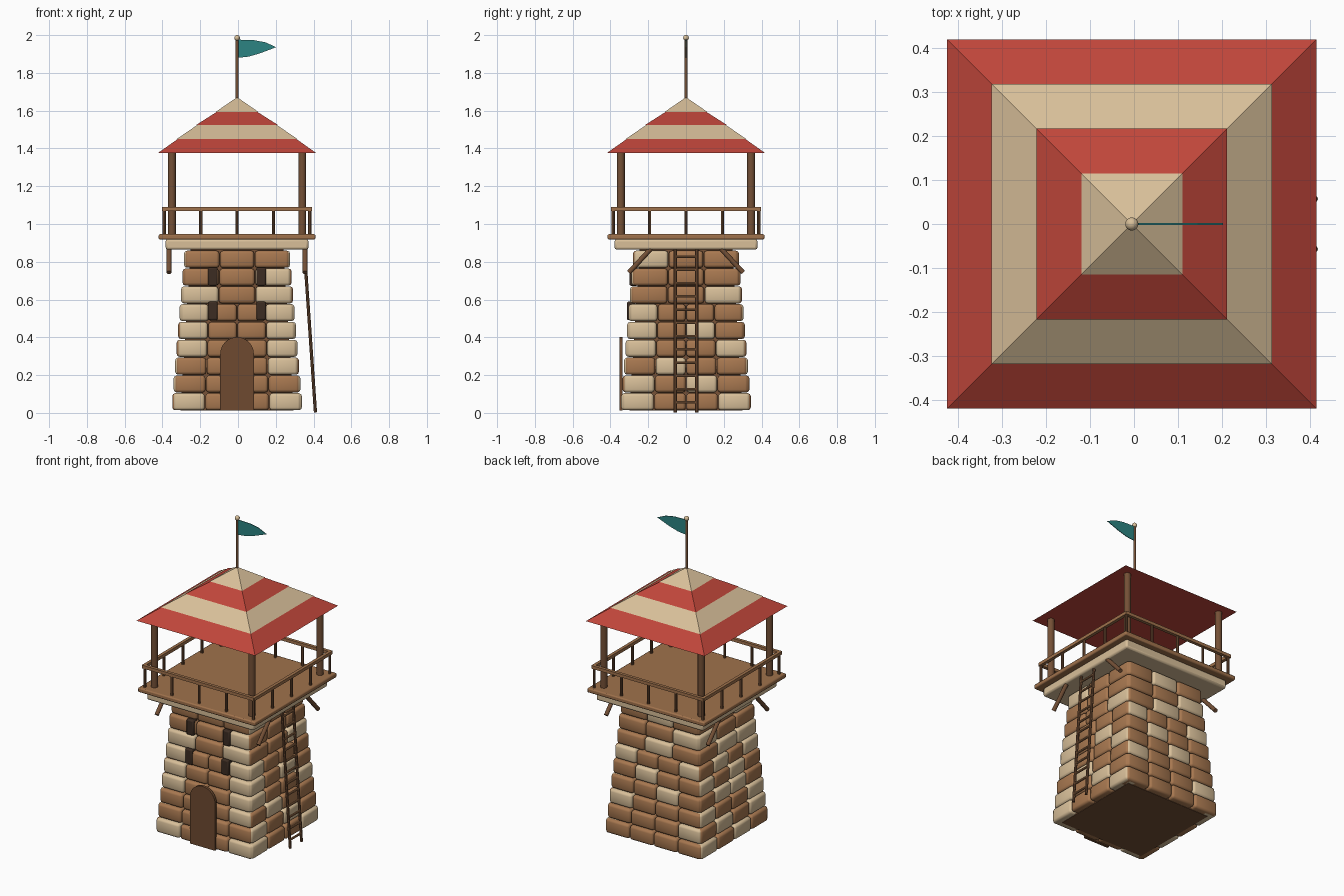
import bpy, bmesh, math
from mathutils import Matrix, Vector

cube = bpy.data.objects.get("Cube")
if cube:
    bpy.data.objects.remove(cube, do_unlink=True)

CENTRE = Vector((-0.005, 0, 0))


def material(name, rgb):
    lin = [(c / 255 / 12.92) if c < 11 else ((c / 255 + 0.055) / 1.055) ** 2.4 for c in rgb]
    m = bpy.data.materials.new(name)
    m.use_nodes = True
    m.diffuse_color = (*lin, 1)
    m.node_tree.nodes["Principled BSDF"].inputs["Base Color"].default_value = (*lin, 1)
    return m


SAND = material("sandstone", (216, 191, 153))
BROWN = material("brown_stone", (168, 120, 80))
RED = material("roof_red", (192, 70, 58))
TEAL = material("flag_teal", (44, 132, 130))
DECK = material("deck_wood", (160, 114, 76))
WOOD = material("dark_wood", (116, 80, 54))
DOOR = material("door_wood", (110, 74, 48))
DARK = material("window_dark", (60, 44, 34))


def paint(verts, index):
    for f in {f for v in verts for f in v.link_faces}:
        f.material_index = index


def box(bm, centre, size, index=0):
    mat = Matrix.Translation(centre) @ Matrix.Diagonal((*size, 1))
    paint(bmesh.ops.create_cube(bm, size=1, matrix=mat)["verts"], index)


def rod(bm, a, b, r, index=0, sides=10):
    a, b = Vector(a), Vector(b)
    turn = (b - a).to_track_quat("Z", "Y").to_matrix().to_4x4()
    verts = bmesh.ops.create_cone(bm, cap_ends=True, segments=sides, radius1=r, radius2=r,
                                  depth=(b - a).length,
                                  matrix=Matrix.Translation((a + b) / 2) @ turn)["verts"]
    paint(verts, index)


def frustum(bm, z0, z1, half0, half1, index=0):
    root = math.sqrt(2)
    mat = Matrix.Translation((0, 0, (z0 + z1) / 2)) @ Matrix.Rotation(math.pi / 4, 4, "Z")
    verts = bmesh.ops.create_cone(bm, cap_ends=True, segments=4, radius1=half0 * root,
                                  radius2=half1 * root, depth=z1 - z0, matrix=mat)["verts"]
    paint(verts, index)


def plate(bm, outline, y0, depth):
    face = bm.faces.new([bm.verts.new((x, y0, z)) for x, z in outline])
    new = bmesh.ops.extrude_face_region(bm, geom=[face])["geom"]
    bmesh.ops.translate(bm, vec=(0, depth, 0),
                        verts=[v for v in new if isinstance(v, bmesh.types.BMVert)])
    bmesh.ops.recalc_face_normals(bm, faces=bm.faces)


def finish(name, bm, mats, bevel=0, smooth=None):
    mesh = bpy.data.meshes.new(name)
    bm.to_mesh(mesh)
    bm.free()
    for m in mats:
        mesh.materials.append(m)
    obj = bpy.data.objects.new(name, mesh)
    obj.location = CENTRE
    bpy.context.collection.objects.link(obj)
    if bevel:
        mod = obj.modifiers.new("rounded_edges", "BEVEL")
        mod.width, mod.segments = bevel, 2
    if smooth == "all":
        mesh.shade_smooth()
    elif smooth == "angle":
        bpy.ops.object.select_all(action="DESELECT")
        obj.select_set(True)
        bpy.context.view_layer.objects.active = obj
        bpy.ops.object.shade_smooth_by_angle(angle=math.radians(40))
    return obj


# Tower core behind the stones
bm = bmesh.new()
frustum(bm, 0.012, 0.87, 0.3, 0.245)
finish("tower_core", bm, [WOOD])

# Stone courses, bottom to top: S is sandstone, B is brown
COURSES = {
    "front": "SBBS BBBB BBBS SBBS SBBS SBBS SBS BBS BBB",
    "right": "SBBS SBSB BSBB SBBS SBSB SBBB BBS BBB SBB",
    "back": "BBBB BBBS SBBB BBSB BSBB SBBS BSB BBS BSB",
    "left": "SBSB BSBS SBBS BSSB SBSB BSBS BSS SBB BBS",
}
PITCH = 0.0943
for turn, (side, rows) in enumerate(COURSES.items()):
    bm = bmesh.new()
    for i, row in enumerate(rows.split()):
        half = 0.343 - 0.0078 * i
        width = 2 * (half - 0.004) / len(row)
        for k, stone in enumerate(row):
            x = (k + 0.5) * width - half + 0.004
            box(bm, (x, 0.045 - half, 0.059 + PITCH * i), (width - 0.004, 0.09, 0.09),
                0 if stone == "S" else 1)
    bmesh.ops.rotate(bm, verts=bm.verts, cent=(0, 0, 0),
                     matrix=Matrix.Rotation(turn * math.pi / 2, 3, "Z"))
    finish(side + "_stones", bm, [SAND, BROWN], 0.015, "all")

# Arched door
bm = bmesh.new()
arch = [(0.089 * math.cos(math.pi * k / 16), 0.312 + 0.089 * math.sin(math.pi * k / 16))
        for k in range(17)]
plate(bm, [(-0.089, 0.012), (0.089, 0.012)] + arch, -0.352, 0.016)
finish("door", bm, [DOOR])

# Slit windows
bm = bmesh.new()
for x in (-0.128, 0.128):
    for z, y in ((0.54, -0.29), (0.722, -0.277)):
        box(bm, (x, y, z), (0.05, 0.045, 0.098))
finish("windows", bm, [DARK], 0.008, "angle")

# Platform slab and deck
bm = bmesh.new()
box(bm, (0, 0, 0.892), (0.756, 0.756, 0.056))
finish("platform_slab", bm, [SAND], 0.012, "angle")
bm = bmesh.new()
box(bm, (0, 0, 0.932), (0.83, 0.83, 0.028))
finish("deck", bm, [DECK], 0.007, "angle")

# Braces under the deck
bm = bmesh.new()
for x in (-0.36, 0.36):
    for s in (-1, 1):
        rod(bm, (x, s * 0.185, 0.87), (x, s * 0.302, 0.743), 0.013)
finish("braces", bm, [WOOD], 0, "angle")

# Roof posts
bm = bmesh.new()
for x in (-0.345, 0.345):
    for y in (-0.345, 0.345):
        rod(bm, (x, y, 0.94), (x, y, 1.385), 0.021, sides=12)
finish("roof_posts", bm, [WOOD], 0, "angle")

# Railing: top rails and balusters on four sides
bm = bmesh.new()
for turn in range(4):
    spin = Matrix.Rotation(turn * math.pi / 2, 3, "Z")
    box_size = (0.79, 0.02, 0.02) if turn % 2 == 0 else (0.02, 0.79, 0.02)
    box(bm, spin @ Vector((0, -0.388, 1.079)), box_size, 0)
    for k in range(4):
        p = spin @ Vector((-0.385 + 0.1925 * k, -0.385, 0.94))
        rod(bm, p, p + Vector((0, 0, 0.135)), 0.0085, 1, 8)
finish("railing", bm, [DECK, WOOD], 0, "angle")

# Striped roof
bm = bmesh.new()
levels = [1.375, 1.45, 1.524, 1.592, 1.67]
lower = [0.42, 0.319, 0.217, 0.115]
upper = [0.314, 0.211, 0.11, 0.002]
for i in range(4):
    frustum(bm, levels[i], levels[i + 1], lower[i], upper[i], i % 2)
finish("striped_roof", bm, [RED, SAND])

# Flagpole, finial and pennant
bm = bmesh.new()
rod(bm, (0, 0, 1.65), (0, 0, 1.98), 0.008)
finish("flagpole", bm, [WOOD], 0, "angle")
bm = bmesh.new()
bmesh.ops.create_uvsphere(bm, u_segments=16, v_segments=10, radius=0.015,
                          matrix=Matrix.Translation((0, 0, 1.985)))
finish("finial", bm, [SAND], 0, "all")
bm = bmesh.new()
plate(bm, [(0.005, 1.88), (0.06, 1.886), (0.12, 1.903), (0.207, 1.936),
           (0.15, 1.962), (0.09, 1.973), (0.005, 1.976)], -0.002, 0.004)
finish("pennant", bm, [TEAL])

# Leaning ladder
bm = bmesh.new()
foot, top = Vector((0.415, 0, 0.003)), Vector((0.356, 0, 0.866))
for y in (-0.057, 0.057):
    side = Vector((0, y, 0))
    rod(bm, foot + side, top + side, 0.0085, 0, 8)
for k in range(12):
    p = foot.lerp(top, (k + 0.75) / 12.3)
    rod(bm, p - Vector((0, 0.057, 0)), p + Vector((0, 0.057, 0)), 0.007, 1, 8)
finish("ladder", bm, [WOOD, DECK], 0, "angle")
